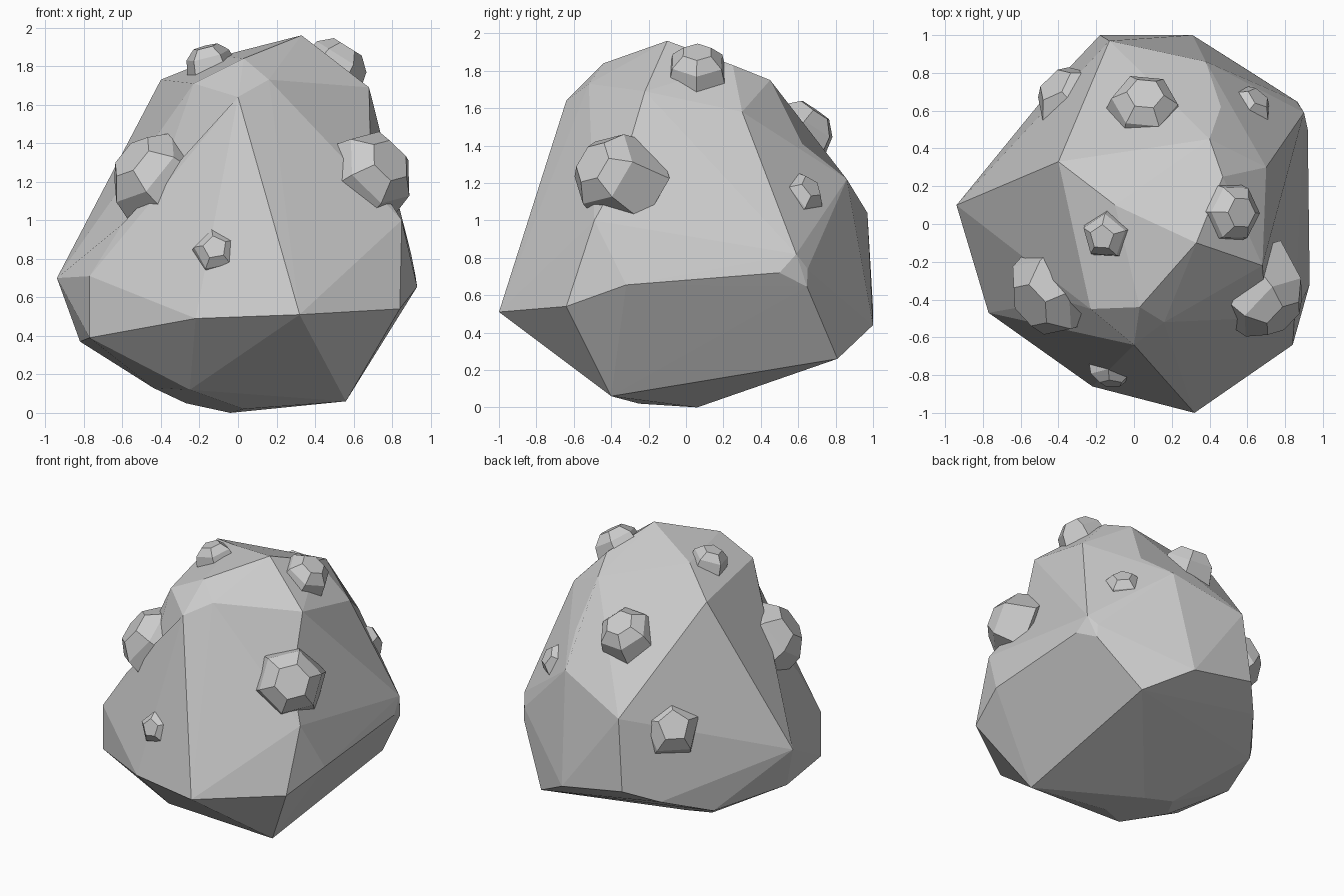
import bpy, bmesh, math
from mathutils import Vector

if "Cube" in bpy.data.objects:
    bpy.data.objects.remove(bpy.data.objects["Cube"])


def hull_mesh(points):
    bm = bmesh.new()
    for p in points:
        bm.verts.new(p)
    bmesh.ops.convex_hull(bm, input=bm.verts[:])
    loose = [v for v in bm.verts if not v.link_faces]
    bmesh.ops.delete(bm, geom=loose, context='VERTS')
    return bm


def finish(bm, name):
    bmesh.ops.recalc_face_normals(bm, faces=bm.faces[:])
    mesh = bpy.data.meshes.new(name)
    bm.to_mesh(mesh)
    bm.free()
    ob = bpy.data.objects.new(name, mesh)
    bpy.context.collection.objects.link(ob)
    return ob


# Split the ridge between two corners and sink the new points
def hollow(bm, start, end, targets):
    start, end = Vector(start), Vector(end)
    for e in bm.edges[:]:
        a, b = (v.co for v in e.verts)
        if min((a - start).length + (b - end).length,
               (b - start).length + (a - end).length) < .01:
            cut = bmesh.ops.subdivide_edges(bm, edges=[e], cuts=len(targets))
            new = [v for v in cut['geom_inner'] if isinstance(v, bmesh.types.BMVert)]
            new.sort(key=lambda v: (v.co - start).length)
            for v, t in zip(new, targets):
                v.co = t
            return


# Boulder corners: underside, waist, shoulders and crown
rear_ledge, rear_brow = (.38, .86, 1.22), (.40, .45, 1.75)
left_waist, left_brow = (-.77, -.47, .71), (-.23, -.45, 1.71)
right_ledge, right_brow = (.85, -.49, 1.0), (.68, -.22, 1.69)
underside = [(-.04, .06, 0), (.03, -.25, .02), (.56, -.40, .06), (-.27, .08, .05),
             (-.25, -.45, .12), (-.44, -.18, .13), (.61, .81, .26)]
waist = [(-.94, .10, .70), (-.82, 0, .37), left_waist, (-.77, -.47, .39),
         (-.22, -.86, .49), (.32, -1, .51), (.84, -.64, .54), (.93, -.32, .655),
         (.92, .50, .72), (.865, .647, .645), (.31, 1, .44), (-.18, 1, .53),
         (-.36, .81, .43), (-.58, .51, .31)]
shoulders = [(.90, .59, .82), (.86, .65, .74), (-.13, .97, 1.04), rear_ledge, right_ledge]
crown = [(.70, .30, 1.58), right_brow, (.47, .25, 1.83), rear_brow,
         (.33, -.10, 1.96), (.03, -.44, 1.84), (.16, -.52, 1.73),
         (0, -.64, 1.64), left_brow, (-.40, .33, 1.73), (-.10, .10, 1.85)]
bm = hull_mesh(underside + waist + shoulders + crown)
hollow(bm, rear_ledge, rear_brow, [(.46, .62, 1.41)])
hollow(bm, left_waist, left_brow, [(-.60, -.44, .98), (-.42, -.39, 1.17)])
hollow(bm, right_ledge, right_brow, [(.69, -.35, 1.25)])
finish(bm, "boulder")


# Faceted nodules: flat cap, bevelled crown and a flared, buried shaft
def nodule(name, cap, direction, r, sides, spin=0, shaft=1.2):
    q = Vector(direction).to_track_quat('Z', 'Y')
    pts = []
    for depth, k in ((0, .45), (.32, .8), (shaft, 1.0)):
        for i in range(sides):
            t = spin + math.tau * i / sides
            pts.append(Vector(cap) + q @ Vector((r * k * math.cos(t),
                                                 r * k * math.sin(t), -depth * r)))
    g = hull_mesh(pts)
    bmesh.ops.dissolve_limit(g, angle_limit=.02, verts=g.verts[:], edges=g.edges[:])
    finish(g, name)


nodule("left_nodule", (-.55, -.43, 1.33), (-.55, -.35, .5), .29, 6, .3)
nodule("right_nodule", (.79, -.50, 1.31), (.58, -.65, .4), .27, 6, .2)
nodule("front_nodule", (-.12, -.845, .86), (-.05, -.95, .3), .14, 5, .5)
nodule("crown_nodule", (-.17, -.07, 1.90), (-.25, -.1, .95), .15, 5, .2)
nodule("upper_right_nodule", (.57, .06, 1.90), (.5, 0, .8), .19, 6, .5)
nodule("rear_upper_nodule", (.06, .69, 1.59), (.05, .55, .8), .22, 6, 0)
nodule("rear_right_nodule", (.66, .67, 1.18), (.55, .6, .5), .15, 5, .4)
nodule("rear_left_nodule", (-.42, .74, .98), (-.6, .6, .5), .24, 5, .3)
